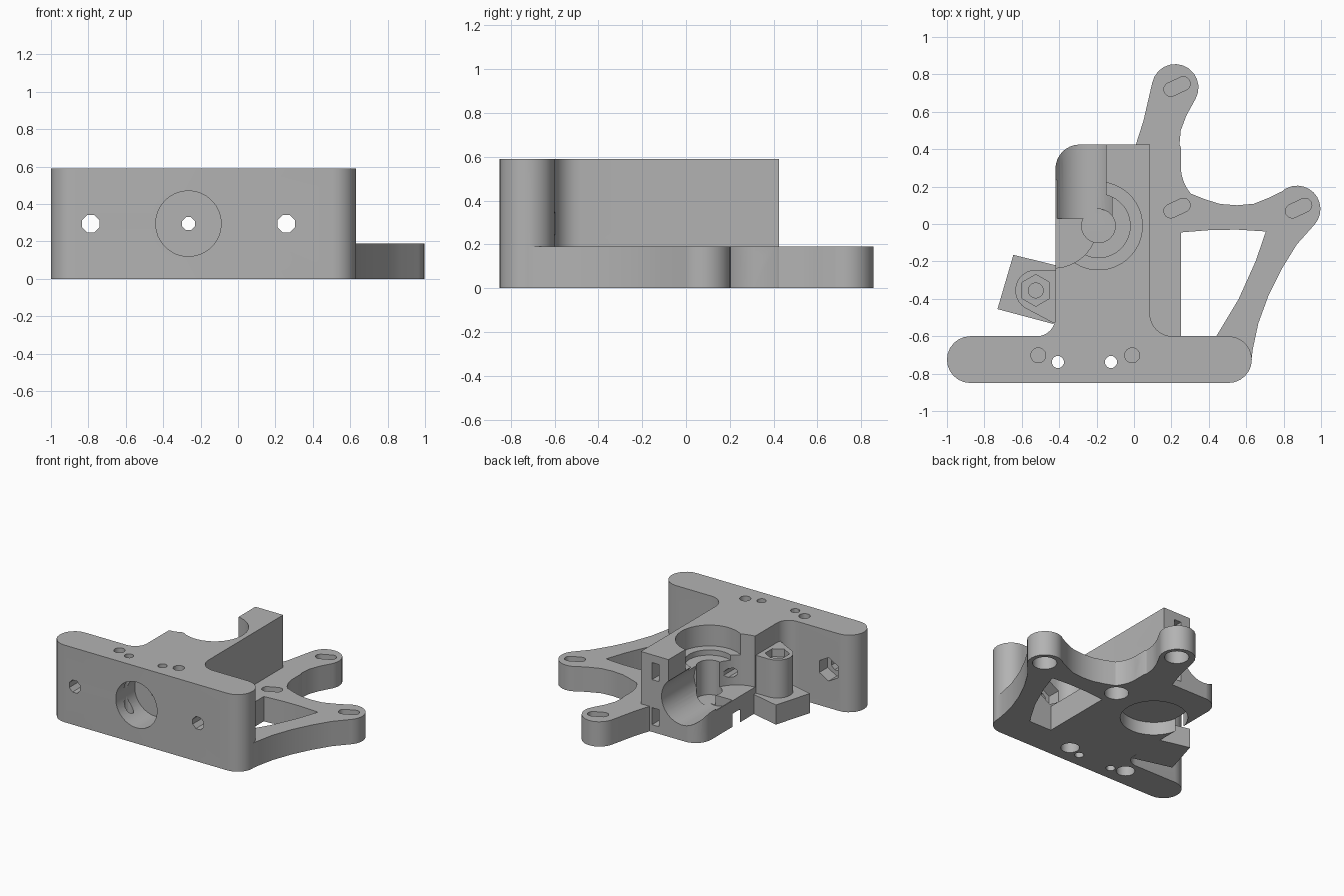
import bpy
import bmesh
from math import sin, cos, radians, pi
from mathutils import Matrix

old = bpy.data.objects.get("Cube")
if old:
    bpy.data.objects.remove(old, do_unlink=True)

grey = bpy.data.materials.new("plastic grey")
grey.use_nodes = True
colour = (0.45, 0.45, 0.45, 1)
grey.diffuse_color = colour
grey.node_tree.nodes["Principled BSDF"].inputs["Base Color"].default_value = colour


def arc(cx, cy, r, a0, a1, n=12):
    """Points along an arc, angles in degrees."""
    angles = [radians(a0 + (a1 - a0) * i / n) for i in range(n + 1)]
    return [(cx + r * cos(a), cy + r * sin(a)) for a in angles]


def prism(name, outline, z0, z1, matrix=None):
    """Extrude a flat outline from z0 to z1."""
    bm = bmesh.new()
    face = bm.faces.new([bm.verts.new((x, y, z0)) for x, y in outline])
    top = bmesh.ops.extrude_face_region(bm, geom=[face])["geom"]
    verts = [v for v in top if isinstance(v, bmesh.types.BMVert)]
    bmesh.ops.translate(bm, verts=verts, vec=(0, 0, z1 - z0))
    if matrix:
        bm.transform(matrix)
    bmesh.ops.recalc_face_normals(bm, faces=bm.faces)
    mesh = bpy.data.meshes.new(name)
    bm.to_mesh(mesh)
    bm.free()
    mesh.materials.append(grey)
    obj = bpy.data.objects.new(name, mesh)
    bpy.context.collection.objects.link(obj)
    return obj


def combine(tool, operation):
    """Boolean the tool into the body and discard it."""
    mod = body.modifiers.new("bool", "BOOLEAN")
    mod.operation, mod.solver, mod.object = operation, "EXACT", tool
    bpy.context.view_layer.objects.active = body
    bpy.ops.object.modifier_apply(modifier=mod.name)
    bpy.data.objects.remove(tool, do_unlink=True)


def add(*args):
    combine(prism("addition", *args), "UNION")


def cut(*args):
    combine(prism("cutter", *args), "DIFFERENCE")


def disc(r, n=40):
    return [(r * cos(2 * pi * (i + 0.5) / n), r * sin(2 * pi * (i + 0.5) / n)) for i in range(n)]


def bore_z(x, y, r, z0, z1, n=40):
    cut(disc(r, n), z0, z1, Matrix.Translation((x, y, 0)))


def bore_y(x, z, r, y0, y1, n=40):
    m = Matrix.Translation((x, 0, z)) @ Matrix.Rotation(pi / 2, 4, "X")
    cut(disc(r, n), -y1, -y0, m)


def bore_x(y, z, r, x0, x1, n=8):
    m = Matrix.Translation((0, y, z)) @ Matrix.Rotation(pi / 2, 4, "Y")
    cut(disc(r, n), x0, x1, m)


def box_cut(x0, x1, y0, y1, z0, z1):
    cut([(x0, y0), (x1, y0), (x1, y1), (x0, y1)], z0, z1)


H, T = 0.59, 0.19

# Tall front plate with the filleted central block
body = prism("extruder_body",
             arc(-0.875, -0.725, 0.125, 270, 90)
             + arc(-0.52, -0.5, 0.1, -90, 0, 8)
             + arc(-0.29, 0.295, 0.13, 180, 90, 8)
             + [(0.085, 0.425)]
             + arc(0.205, -0.48, 0.12, 180, 270, 8)
             + arc(0.505, -0.725, 0.125, 90, -90), 0, H)

# Low base with two motor arms
add([(-0.3, -0.8), (-0.3, 0.425), (0.01, 0.425), (0.05, 0.55)]
    + arc(0.22, 0.73, 0.125, 168, -28)
    + [(0.28, 0.58), (0.25, 0.5), (0.243, 0.425), (0.25, 0.41)]
    + arc(0.48, 0.31, 0.23, 180, 220, 6)
    + [(0.38, 0.132), (0.46, 0.107), (0.55, 0.1), (0.64, 0.108), (0.72, 0.14)]
    + arc(0.872, 0.08, 0.125, 132, -42)
    + [(0.87, -0.11), (0.79, -0.24), (0.72, -0.38), (0.665, -0.53), (0.635, -0.67),
       (0.625, -0.75), (0.5, -0.8)], 0, T)

# Triangular window beside the block
cut([(0.25, -0.045), (0.4, -0.033), (0.55, -0.03), (0.705, -0.04),
     (0.65, -0.2), (0.56, -0.4), (0.44, -0.6), (0.25, -0.6)], -0.1, T + 0.1)

# Hinge lug and its foot
add([(-0.645, -0.165), (-0.73, -0.455), (-0.43, -0.535), (-0.38, -0.23)], 0, 0.15)
add(arc(-0.525, -0.355, 0.11, 90, 240) + [(-0.43, -0.53), (-0.38, -0.53), (-0.38, -0.245)],
    0.1, 0.44)
bore_z(-0.525, -0.355, 0.085, 0.38, 0.5, 6)
bore_z(-0.525, -0.355, 0.04, 0.12, 0.5, 20)

# Open idler side, idler wheel clearance and hot end trough
box_cut(-0.6, -0.15, -0.01, 0.6, 0.295, 0.8)
bore_z(-0.43, 0, 0.235, 0.2, 0.8)
bore_y(-0.265, 0.295, 0.175, 0.03, 0.6)

# Shaft bore with upper and lower bearing seats
bore_z(-0.19, -0.01, 0.235, 0.43, 0.8)
bore_z(-0.19, -0.01, 0.17, 0.39, 0.8)
bore_z(-0.19, -0.01, 0.09, 0.125, 0.8)
bore_z(-0.19, -0.01, 0.235, -0.1, 0.1)

# Front mount recess and filament path
bore_y(-0.265, 0.295, 0.175, -1, -0.62)
bore_y(-0.265, 0.295, 0.037, -1, 0.6, 8)

# Front plate bolt holes with hexagonal nut recesses behind
for x in (-0.787, 0.258):
    bore_y(x, 0.295, 0.05, -1, -0.5, 8)
    bore_y(x, 0.295, 0.09, -0.7, -0.5, 6)

# Idler bolt holes with square nut slots from the back
for z in (0.12, 0.465):
    bore_x(0.293, z, 0.048, -0.6, 0.6)
    box_cut(-0.07, -0.01, 0.22, 0.6, z - 0.065, z + 0.065)

# Motor slots, counterbored from below
for x, y in ((0.23, 0.735), (0.23, 0.085), (0.88, 0.085)):
    m = Matrix.Translation((x, y, 0)) @ Matrix.Rotation(radians(25), 4, "Z")
    cut(arc(0.037, 0, 0.037, -90, 90) + arc(-0.037, 0, 0.037, 90, 270), 0.14, 0.3, m)
    bore_z(x, y, 0.085, -0.1, 0.125, 24)

# Vertical holes in the front plate
for x in (-0.407, -0.123):
    bore_z(x, -0.738, 0.033, -0.1, 0.8, 12)
for x in (-0.512, -0.01):
    bore_z(x, -0.702, 0.04, 0.17, 0.8, 20)
    bore_z(x, -0.702, 0.065, -0.1, 0.15, 24)

bpy.ops.object.select_all(action="DESELECT")
body.select_set(True)
bpy.context.view_layer.objects.active = body
bpy.ops.object.shade_smooth_by_angle(angle=radians(30))
